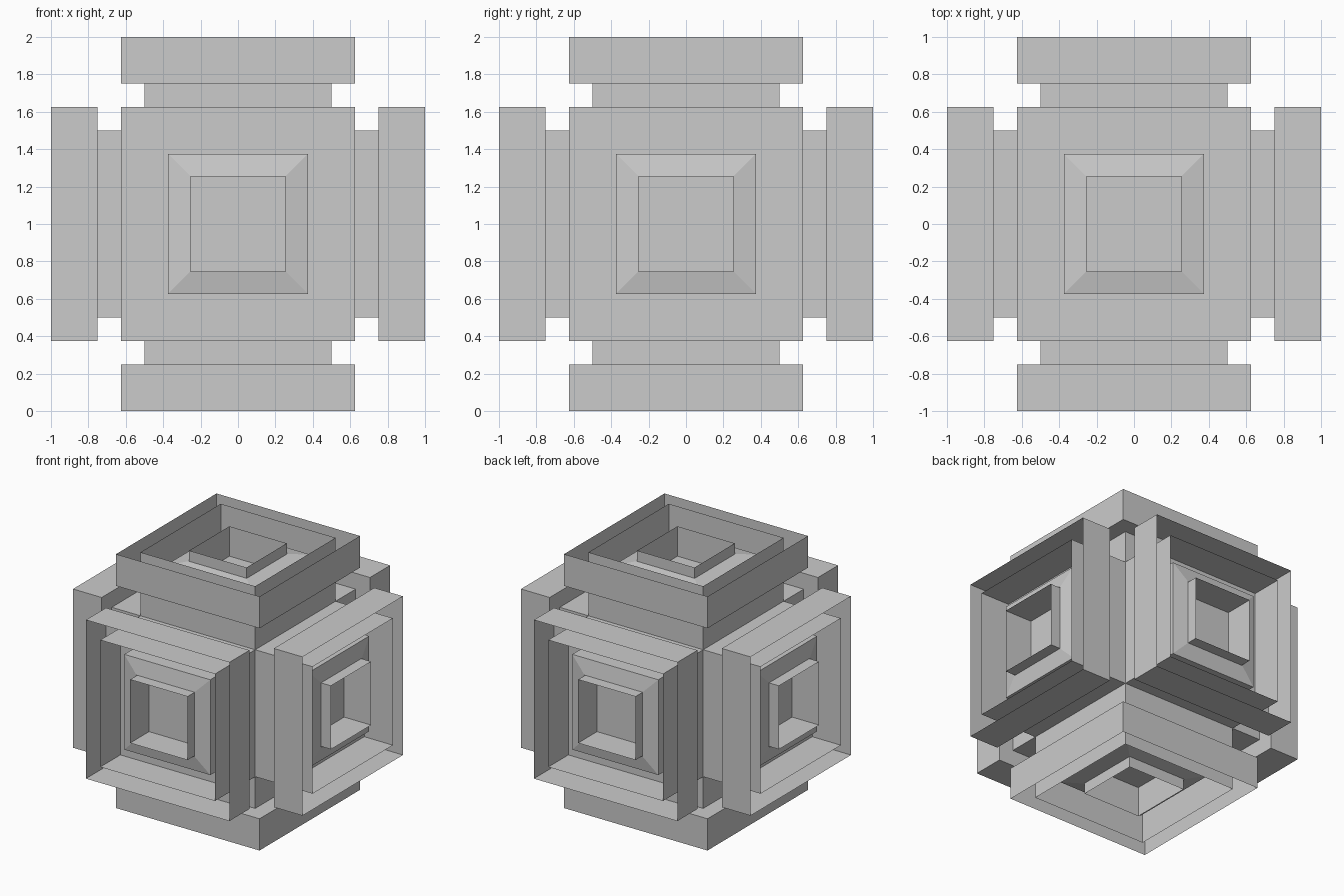
import bpy, bmesh
from math import pi
from mathutils import Matrix, Vector

if "Cube" in bpy.data.objects:
    bpy.data.objects.remove(bpy.data.objects["Cube"])

CENTRE = Matrix.Translation((0, 0, 1))


def square_sweep(name, profile, rot, cap_end=False):
    """Join square loops given as (half width, distance from centre)."""
    bm = bmesh.new()
    loops = []
    for h, d in profile:
        loops.append([bm.verts.new(CENTRE @ rot @ Vector((sx * h, sy * h, d)))
                      for sx, sy in ((-1, -1), (1, -1), (1, 1), (-1, 1))])
    for a, b in zip(loops, loops[1:]):
        for i in range(4):
            j = (i + 1) % 4
            bm.faces.new((a[i], a[j], b[j], b[i]))
    if cap_end:
        bm.faces.new(loops[-1])
    mesh = bpy.data.meshes.new(name)
    bm.to_mesh(mesh)
    bm.free()
    ob = bpy.data.objects.new(name, mesh)
    bpy.context.collection.objects.link(ob)
    return ob


# one port assembly per cube side
SIDES = {
    "top": Matrix.Identity(4),
    "bottom": Matrix.Rotation(pi, 4, 'X'),
    "front": Matrix.Rotation(pi / 2, 4, 'X'),
    "back": Matrix.Rotation(-pi / 2, 4, 'X'),
    "right": Matrix.Rotation(pi / 2, 4, 'Y'),
    "left": Matrix.Rotation(-pi / 2, 4, 'Y'),
}

for side, rot in SIDES.items():
    # open thin-walled tray with its floor
    square_sweep(side + "_outer_tray", [(0.625, 1.0), (0.625, 0.75)], rot, True)
    # neck running from the core to the rim, open at the end
    square_sweep(side + "_neck", [(0.5, 0.5), (0.5, 1.0)], rot)
    # raised boss with a shallow sloped top
    square_sweep(side + "_boss", [(0.375, 0.75), (0.375, 0.88), (0.253, 0.902)], rot)
    # small open socket in the middle
    square_sweep(side + "_socket", [(0.25, 0.75), (0.25, 0.985)], rot)
